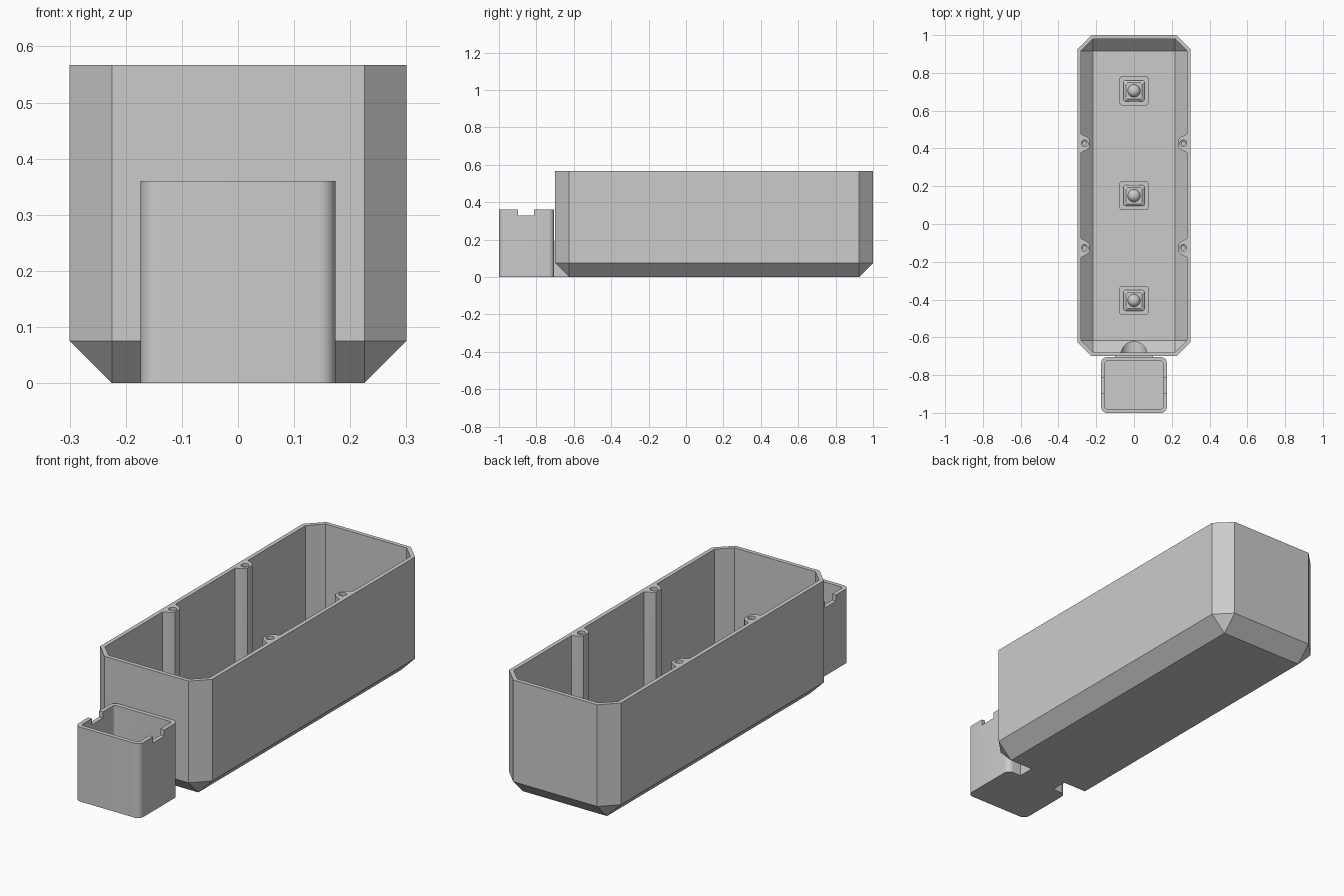
import bpy, bmesh, math
from mathutils import Vector

cube = bpy.data.objects.get("Cube")
if cube:
    bpy.data.objects.remove(cube, do_unlink=True)

grey = bpy.data.materials.new("light_grey_plastic")
grey.use_nodes = True
COLOR = (0.6, 0.6, 0.6, 1)
grey.diffuse_color = COLOR
grey.node_tree.nodes["Principled BSDF"].inputs["Base Color"].default_value = COLOR


def ring(hx, hy, r, z, cx=0, cy=0, seg=1):
    """Rectangle outline with corners cut (seg=1) or rounded (seg>1)."""
    pts = []
    for k, (sx, sy) in enumerate([(1, 1), (-1, 1), (-1, -1), (1, -1)]):
        for i in range(seg + 1):
            a = math.pi / 2 * (k + i / seg)
            pts.append(Vector((cx + sx * (hx - r) + r * math.cos(a),
                               cy + sy * (hy - r) + r * math.sin(a), z)))
    return pts


def loft(name, rings):
    """Closed skin through rings of equal count, capped at both ends."""
    bm = bmesh.new()
    loops = [[bm.verts.new(p) for p in pts] for pts in rings]
    for a, b in zip(loops, loops[1:]):
        for i in range(len(a)):
            j = (i + 1) % len(a)
            bm.faces.new((a[i], a[j], b[j], b[i]))
    bm.faces.new(loops[0])
    bm.faces.new(loops[-1])
    bmesh.ops.remove_doubles(bm, verts=bm.verts, dist=1e-5)
    bmesh.ops.recalc_face_normals(bm, faces=bm.faces)
    mesh = bpy.data.meshes.new(name)
    bm.to_mesh(mesh)
    bm.free()
    mesh.materials.append(grey)
    obj = bpy.data.objects.new(name, mesh)
    bpy.context.collection.objects.link(obj)
    return obj


def activate(obj):
    bpy.ops.object.select_all(action='DESELECT')
    obj.select_set(True)
    bpy.context.view_layer.objects.active = obj


def cut(obj, cutter):
    mod = obj.modifiers.new("cut", 'BOOLEAN')
    mod.operation = 'DIFFERENCE'
    mod.solver = 'EXACT'
    mod.object = cutter
    activate(obj)
    bpy.ops.object.modifier_apply(modifier=mod.name)


parts, cutters = [], []
TOP, MID = 0.567, 0.15          # tray height and tray centre in y

# Long tray with chamfered corners and base
tray = loft("tray", [
    ring(0.225, 0.775, 0, 0, cy=MID),
    ring(0.30, 0.85, 0.075, 0.075, cy=MID),
    ring(0.30, 0.85, 0.075, TOP, cy=MID),
    ring(0.28, 0.83, 0.063, TOP, cy=MID),
    ring(0.28, 0.83, 0.063, 0.083, cy=MID),
    ring(0.217, 0.767, 0, 0.02, cy=MID)])

# Small open box in front
BOX = -0.8525
box = loft("front_box", [
    ring(0.174, 0.1475, 0.03, 0, cy=BOX, seg=6),
    ring(0.174, 0.1475, 0.03, 0.36, cy=BOX, seg=6),
    ring(0.154, 0.1275, 0.015, 0.36, cy=BOX, seg=6),
    ring(0.154, 0.1275, 0.015, 0.02, cy=BOX, seg=6)])

# Neck joining box and tray
side = [(-0.715, 0), (-0.62, 0), (-0.69, 0.075), (-0.69, 0.19), (-0.715, 0.19)]
neck = loft("neck", [[Vector((x, y, z)) for y, z in side] for x in (-0.1, 0.1)])
parts += [tray, box, neck]

# Round cable passage through the neck
bpy.ops.mesh.primitive_cylinder_add(vertices=32, radius=0.07, depth=0.15,
                                    location=(0, -0.675, 0.095),
                                    rotation=(math.pi / 2, 0, 0))
passage = bpy.context.object
passage.name = "passage_cutter"
cutters.append(passage)
for obj in (tray, box, neck):
    cut(obj, passage)

# Notches in both side walls of the box
notch = loft("notch_cutter", [ring(0.2, 0.0425, 0, z, cy=-0.855) for z in (0.33, 0.4)])
cutters.append(notch)
cut(box, notch)

# Screw posts along the long walls
for sx, sname in ((1, "left"), (-1, "right")):
    for sy, yname in ((1, "back"), (-1, "front")):
        cy = MID + sy * 0.277
        outline = [(0.281, -0.05), (0.25, -0.035), (0.235, -0.02),
                   (0.235, 0.02), (0.25, 0.035), (0.281, 0.05)]
        post = loft(f"screw_post_{yname}_{sname}", [
            [Vector((sx * x, cy + y, x - 0.207)) for x, y in outline],
            [Vector((sx * x, cy + y, TOP)) for x, y in outline]])
        hole = loft("hole_cutter", [
            ring(r, r, r, z, cx=sx * 0.261, cy=cy, seg=5)
            for r, z in ((0.018, TOP + 0.02), (0.018, TOP - 0.015),
                         (0.01, TOP - 0.02), (0.01, TOP - 0.12))])
        cut(post, hole)
        cutters.append(hole)
        parts.append(post)

# Stepped square mounts on the floor, each with a round knob
for i, name in enumerate(("front", "middle", "back")):
    cy = MID + (i - 1) * 0.555
    parts.append(loft(f"floor_mount_{name}", [
        ring(h, h, r, z, cy=cy, seg=4)
        for h, r, z in ((0.077, 0.015, 0.015), (0.077, 0.015, 0.035),
                        (0.056, 0.01, 0.035), (0.056, 0.01, 0.05),
                        (0.043, 0.008, 0.06))]))
    dome = [(0.034 * math.cos(t * math.pi / 12), 0.058 + 0.03 * math.sin(t * math.pi / 12))
            for t in range(6)]
    parts.append(loft(f"floor_knob_{name}", [
        ring(r, r, r, z, cy=cy, seg=6) for r, z in dome]))

for c in cutters:
    bpy.data.objects.remove(c, do_unlink=True)

for obj in parts:
    activate(obj)
    bpy.ops.object.shade_smooth_by_angle(angle=math.radians(30))
